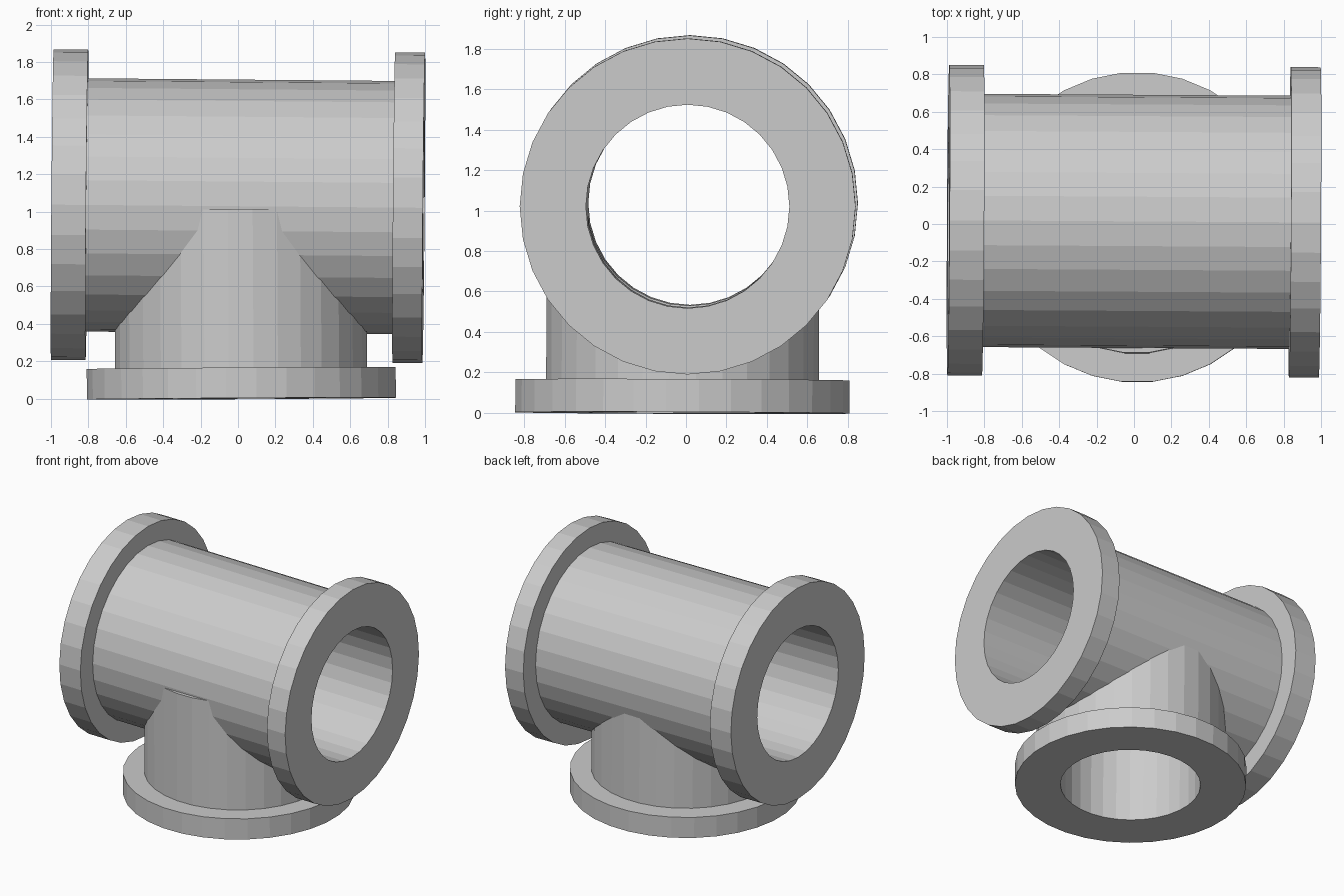
import bpy, bmesh, math
from mathutils import Vector

if "Cube" in bpy.data.objects:
    bpy.data.objects.remove(bpy.data.objects["Cube"])

SIDES = 32
R_FLANGE, R_TUBE, R_BORE = 0.83, 0.677, 0.503


def lathe(name, start, end, profile, phase=0.0):
    """Solid of revolution along start->end; profile = (distance, radius) pairs."""
    start, end = Vector(start), Vector(end)
    axis = (end - start).normalized()
    v = Vector((0, 1, 0))
    v = (v - axis * v.dot(axis)).normalized()
    u = v.cross(axis)
    bm = bmesh.new()
    rings = []
    for d, r in profile:
        ring = []
        for i in range(SIDES):
            a = 2 * math.pi * (i + phase) / SIDES
            ring.append(bm.verts.new(start + axis * d + (u * math.cos(a) + v * math.sin(a)) * r))
        rings.append(ring)
    for a, b in zip(rings, rings[1:]):
        for i in range(SIDES):
            j = (i + 1) % SIDES
            bm.faces.new((a[i], a[j], b[j], b[i]))
    bm.faces.new(rings[0])
    bm.faces.new(rings[-1])
    bmesh.ops.recalc_face_normals(bm, faces=bm.faces)
    mesh = bpy.data.meshes.new(name)
    bm.to_mesh(mesh)
    bm.free()
    obj = bpy.data.objects.new(name, mesh)
    bpy.context.collection.objects.link(obj)
    return obj


def combine(target, other, operation):
    """Apply a boolean and discard the helper object."""
    mod = target.modifiers.new(operation, 'BOOLEAN')
    mod.operation, mod.solver, mod.object = operation, 'EXACT', other
    bpy.context.view_layer.objects.active = target
    bpy.ops.object.modifier_apply(modifier=mod.name)
    bpy.data.objects.remove(other)


# Main run, very slightly off level, with a flange at each end
left, right = Vector((-0.993, 0.02, 1.037)), Vector((0.993, 0.008, 1.02))
length = (right - left).length
fitting = lathe("pipe_tee", left, right, [
    (0, R_FLANGE), (0.185, R_FLANGE), (0.185, R_TUBE),
    (length - 0.16, R_TUBE), (length - 0.16, R_FLANGE), (length, R_FLANGE)])

# Vertical branch with its base flange
foot, top = (0.018, -0.018, 0), (0.012, -0.014, 1.01)
branch = lathe("branch", foot, top, [
    (0, R_FLANGE), (0.163, R_FLANGE), (0.163, R_TUBE), (1.01, R_TUBE)], 0.5)
combine(fitting, branch, 'UNION')

# Bores through the run and up the branch
run_bore = lathe("run_bore", left, right, [(-0.1, R_BORE), (length + 0.1, R_BORE)])
combine(fitting, run_bore, 'DIFFERENCE')
branch_bore = lathe("branch_bore", foot, top, [(-0.1, R_BORE), (0.97, R_BORE)], 0.5)
combine(fitting, branch_bore, 'DIFFERENCE')
